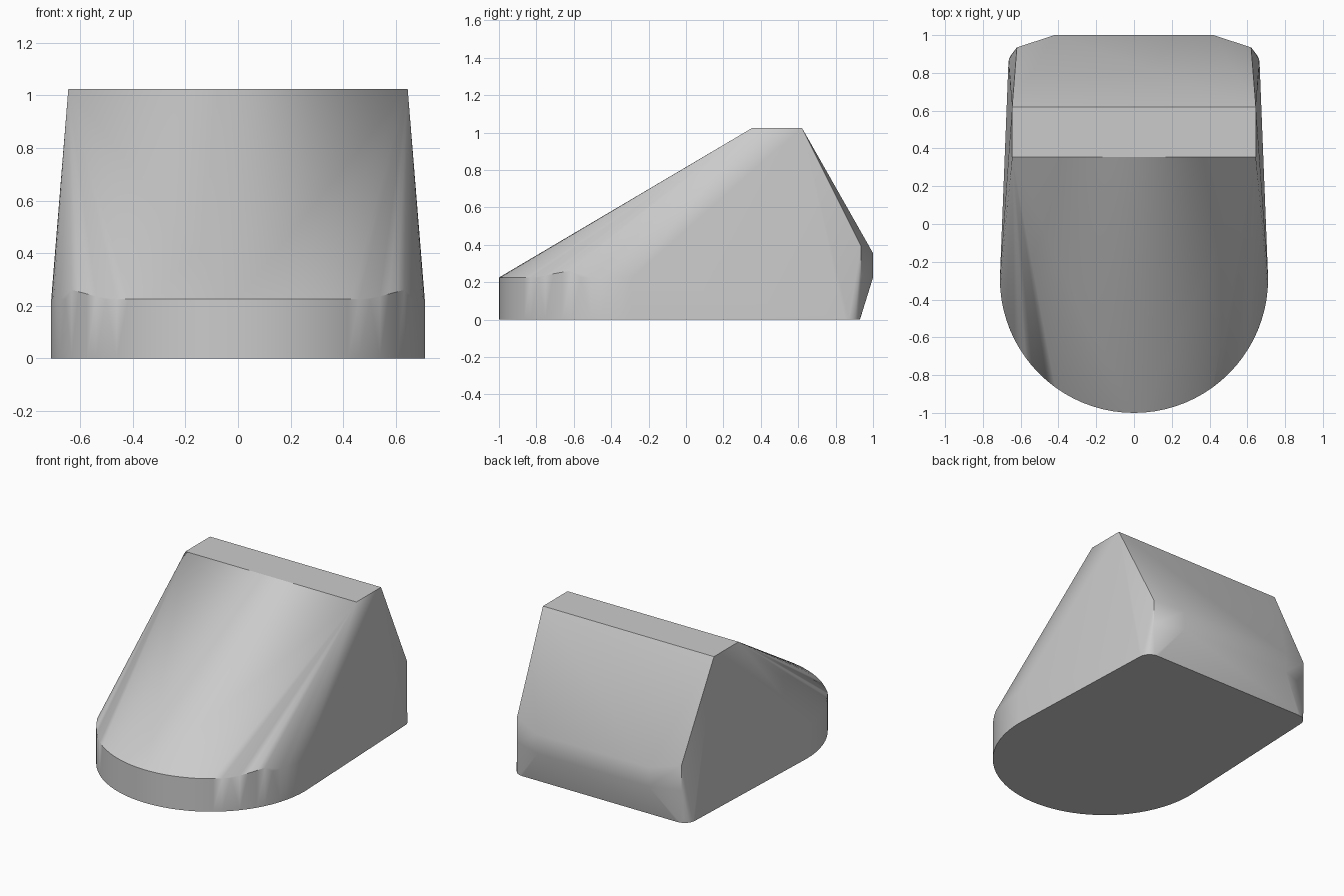
import bpy, bmesh, math

cube = bpy.data.objects.get("Cube")
if cube:
    bpy.data.objects.remove(cube, do_unlink=True)

grey = bpy.data.materials.new("light grey")
grey.use_nodes = True
colour = (0.6, 0.6, 0.6, 1)
grey.diffuse_color = colour
grey.node_tree.nodes["Principled BSDF"].inputs["Base Color"].default_value = colour

RADIUS, CENTRE_Y, RIM = 0.71, -0.29, 0.225
points = []

# Rounded front: half circle wall whose rim lifts slightly near the sides
STEPS = 40
for i in range(STEPS + 1):
    a = math.pi * i / STEPS
    x, y = RADIUS * math.cos(a), CENTRE_Y - RADIUS * math.sin(a)
    lift = max(0, abs(x) - 0.5) * 0.27 if abs(x) < 0.65 else 0
    points += [(x, y, 0), (x, y, RIM + lift)]

# Mirrored corners of the ridge, rear band and tapered base
for s in (-1, 1):
    points += [(s * 0.645, y, 1.025) for y in (0.355, 0.62)]
    points += [(s * 0.42, 1, z) for z in (0.225, 0.355)]
    points += [(s * 0.62, 0.935, z) for z in (0.225, 0.395)]
    # Rounded rear corner of the base
    for i in range(7):
        a = math.pi / 2 * i / 6
        points.append((s * (0.585 + 0.08 * math.cos(a)), 0.85 + 0.08 * math.sin(a), 0))

# Wrap a tight skin round the points
bm = bmesh.new()
for p in points:
    bm.verts.new(p)
hull = bmesh.ops.convex_hull(bm, input=bm.verts[:])
unused = [v for v in bm.verts if not v.link_faces]
bmesh.ops.delete(bm, geom=unused, context='VERTS')
bmesh.ops.dissolve_limit(bm, angle_limit=math.radians(0.3),
                         verts=bm.verts[:], edges=bm.edges[:])
bmesh.ops.recalc_face_normals(bm, faces=bm.faces[:])

mesh = bpy.data.meshes.new("wedge_body")
bm.to_mesh(mesh)
bm.free()
mesh.materials.append(grey)
body = bpy.data.objects.new("wedge_body", mesh)
bpy.context.collection.objects.link(body)

bpy.ops.object.select_all(action='DESELECT')
body.select_set(True)
bpy.context.view_layer.objects.active = body
bpy.ops.object.shade_smooth_by_angle(angle=math.radians(30))
